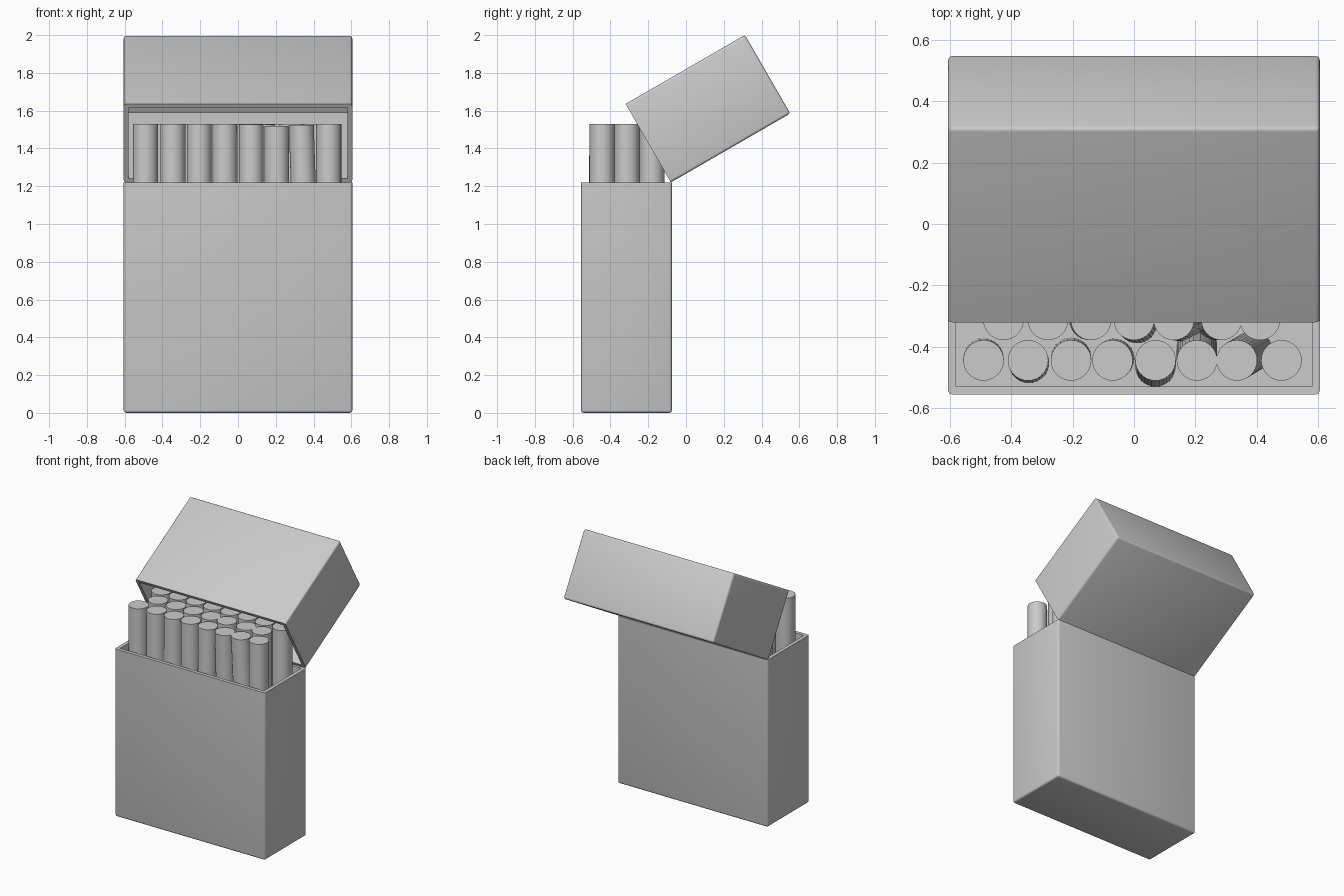
import bpy, bmesh, math
from mathutils import Vector

if "Cube" in bpy.data.objects:
    bpy.data.objects.remove(bpy.data.objects["Cube"])

W, D, WALL = 1.21, 0.48, 0.036


def finish(name, bm, loc=(0, 0, 0), rot=0.0):
    bmesh.ops.recalc_face_normals(bm, faces=bm.faces)
    me = bpy.data.meshes.new(name)
    bm.to_mesh(me)
    bm.free()
    ob = bpy.data.objects.new(name, me)
    bpy.context.collection.objects.link(ob)
    ob.location = loc
    ob.rotation_euler.x = rot
    bpy.context.view_layer.objects.active = ob
    ob.select_set(True)
    bpy.ops.object.shade_smooth_by_angle(angle=math.radians(35))
    ob.select_set(False)
    return ob


def tray(name, height, loc, rot=0.0):
    """Hollow box: rim at local z = 0, y from 0 to D, cavity open upward."""
    bm = bmesh.new()
    bmesh.ops.create_cube(bm, size=1)
    for v in bm.verts:
        v.co = Vector((v.co.x * W, (v.co.y + 0.5) * D, (v.co.z - 0.5) * height))
    outer = [e for e in bm.edges if min(v.co.z for v in e.verts) < -0.01]
    # cavity
    top = max(bm.faces, key=lambda f: f.calc_center_median().z)
    bmesh.ops.inset_region(bm, faces=[top], thickness=WALL)
    ext = bmesh.ops.extrude_face_region(bm, geom=[top])
    for v in ext["geom"]:
        if isinstance(v, bmesh.types.BMVert):
            v.co.z -= height - WALL
    if top.is_valid:
        bmesh.ops.delete(bm, geom=[top], context='FACES_ONLY')
    # soft outer edges
    bmesh.ops.bevel(bm, geom=[e for e in outer if e.is_valid], offset=0.014,
                    segments=3, profile=0.5, affect='EDGES')
    return finish(name, bm, loc, rot)


def stick(name, x, y, top, dx, dy):
    """Upright rod whose foot is shifted by dx, dy so that it leans."""
    bm = bmesh.new()
    bmesh.ops.create_cone(bm, cap_ends=True, segments=32, radius1=0.066,
                          radius2=0.066, depth=1)
    z0 = WALL
    for v in bm.verts:
        t = v.co.z + 0.5
        v.co = Vector((v.co.x + x + dx * (1 - t), v.co.y + y + dy * (1 - t),
                       z0 + t * (top - z0)))
    finish(name, bm)


# carton body and tilted lid hinged on the back edge
tray("carton_body", 1.22, (0, -0.555, 1.22))
tray("hinged_lid", 0.73, (0, -0.08, 1.22), math.radians(120))

# front, middle and back rows: (x, foot shift x, foot shift y)
front = [(-0.49, 0, 0.006), (-0.345, 0.003, -0.008), (-0.205, 0, 0.008),
         (-0.07, 0.005, 0.005), (0.07, 0, -0.02), (0.205, 0, 0.05),
         (0.335, 0.05, 0.03), (0.48, 0, 0)]
middle = [(-0.425, 0, 0), (-0.28, 0, 0), (-0.14, -0.005, 0), (0, 0.01, -0.01),
          (0.13, 0.06, -0.01), (0.285, -0.04, 0), (0.41, 0, 0)]
back = [(-0.49 + 0.139 * i, 0, 0) for i in range(8)]

for row, y, sticks in (("front", -0.444, front), ("middle", -0.312, middle),
                       ("back", -0.18, back)):
    for i, (x, dx, dy) in enumerate(sticks):
        stick(f"{row}_stick_{i + 1}", x, y, 1.53 - abs(dy) * 0.2, dx, dy)
